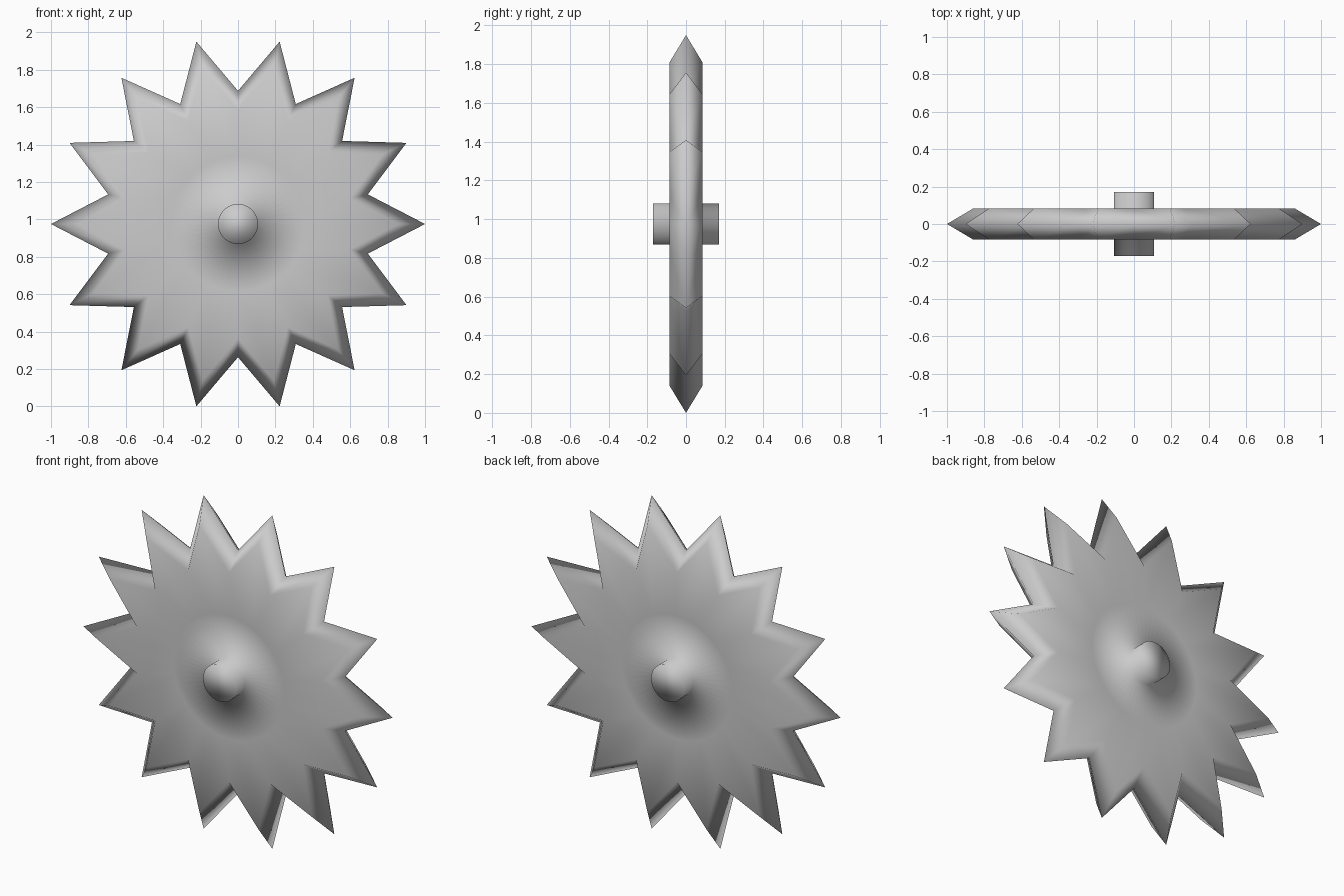
import bpy
import bmesh
from math import cos, sin, pi

cube = bpy.data.objects.get("Cube")
if cube:
    bpy.data.objects.remove(cube)

TEETH = 14
SEGMENTS = TEETH * 4          # round loops
TIP, VALLEY = 1.0, 0.712      # cutting edge radii
BEVEL = 0.858                 # scale of the flat face against the cutting edge
HALF_THICK, HALF_HUB = 0.084, 0.17
HUB_RADIUS, COLLAR_RADIUS = 0.107, 0.36
CENTRE_Z = TIP * cos(pi / TEETH)

steel = bpy.data.materials.new("grey_steel")
steel.use_nodes = True
grey = (0.6, 0.6, 0.6, 1)
steel.diffuse_color = grey
steel.node_tree.nodes["Principled BSDF"].inputs["Base Color"].default_value = grey

bm = bmesh.new()


def loop(radii, count, y):
    """Closed loop around the axle, cycling through the given radii."""
    verts = []
    for i in range(count):
        r, a = radii[i % len(radii)], 2 * pi * i / count
        verts.append(bm.verts.new((r * cos(a), y, CENTRE_Z + r * sin(a))))
    return verts


def bridge(a, b):
    """Join two loops; the larger may have a whole multiple of points."""
    n = min(len(a), len(b))
    sa, sb = len(a) // n, len(b) // n
    for i in range(n):
        side_a = [a[(i * sa + k) % len(a)] for k in range(sa + 1)]
        side_b = [b[(i * sb + k) % len(b)] for k in range(sb + 1)]
        bm.faces.new(side_a + side_b[::-1])


# Toothed cutting edge shared by both sides
edge = loop([TIP, VALLEY], TEETH * 2, 0)

# Each side: bevel, flat face, collar, hub and hub cap
for side in (-1, 1):
    face = loop([TIP * BEVEL, VALLEY * BEVEL], TEETH * 2, side * HALF_THICK)
    collar = loop([COLLAR_RADIUS], SEGMENTS, side * HALF_THICK)
    hub_base = loop([HUB_RADIUS], SEGMENTS, side * HALF_THICK)
    hub_end = loop([HUB_RADIUS], SEGMENTS, side * HALF_HUB)
    rings = [edge, face, collar, hub_base, hub_end]
    for outer, inner in zip(rings, rings[1:]):
        bridge(outer, inner)
    bm.faces.new(hub_end)

bmesh.ops.recalc_face_normals(bm, faces=bm.faces)
for f in bm.faces:
    f.smooth = True

mesh = bpy.data.meshes.new("saw_blade")
bm.to_mesh(mesh)
bm.free()
mesh.materials.append(steel)
blade = bpy.data.objects.new("saw_blade", mesh)
bpy.context.collection.objects.link(blade)
